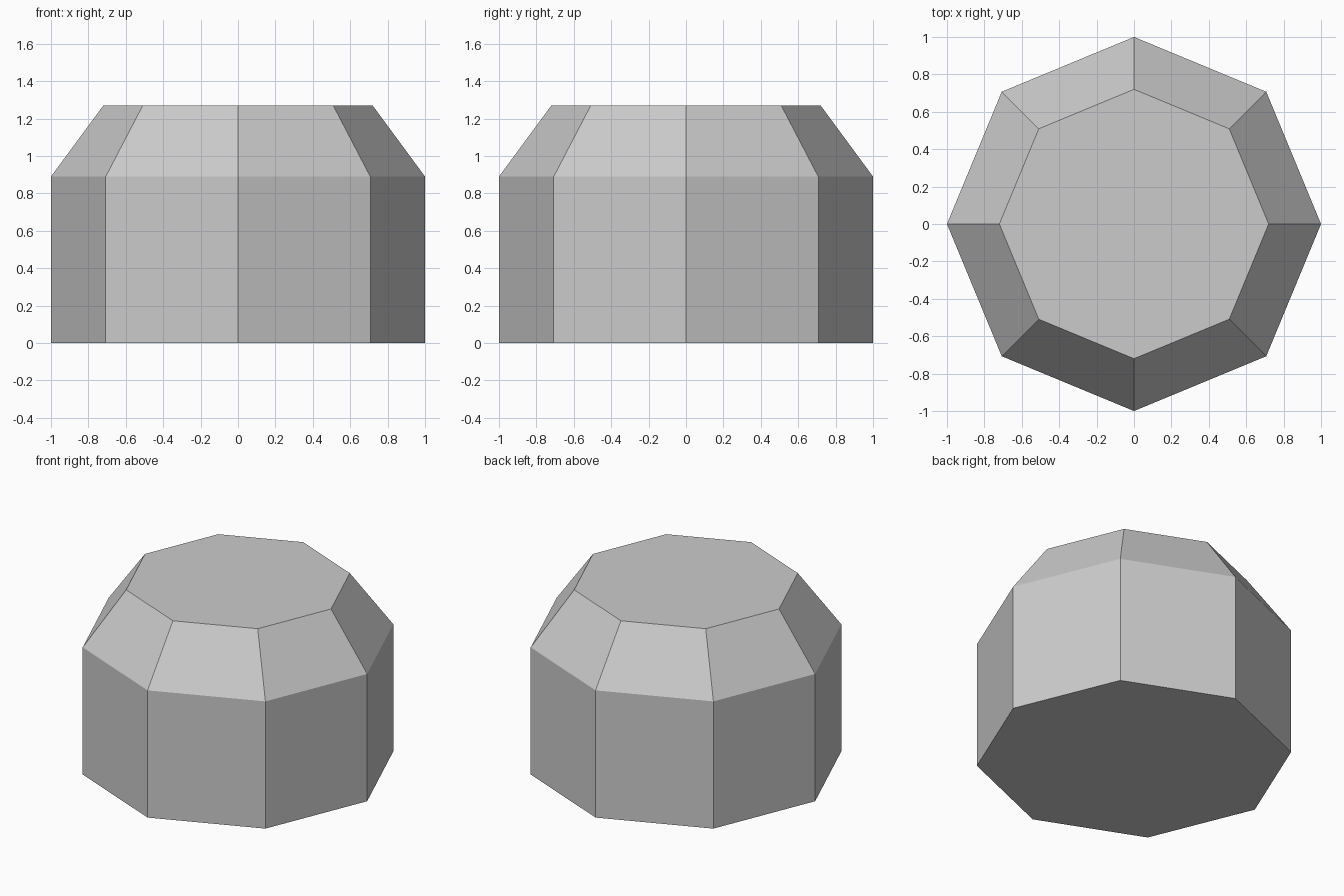
import bpy
import bmesh
from math import cos, sin, tau

default_cube = bpy.data.objects.get("Cube")
if default_cube:
    bpy.data.objects.remove(default_cube, do_unlink=True)

# Single plain grey
grey = bpy.data.materials.new("plain_grey")
grey.use_nodes = True
color = (0.6, 0.6, 0.6, 1.0)
grey.diffuse_color = color
grey.node_tree.nodes["Principled BSDF"].inputs["Base Color"].default_value = color

SIDES = 8
PROFILE = [(1.0, 0.0), (1.0, 0.89), (0.72, 1.27)]  # radius, height


def ring(bm, radius, height):
    """Octagonal ring with corners on the x and y axes."""
    angles = [tau * i / SIDES for i in range(SIDES)]
    return [bm.verts.new((radius * cos(a), radius * sin(a), height)) for a in angles]


# Upright octagonal body with a tapered shoulder and flat caps
bm = bmesh.new()
rings = [ring(bm, r, z) for r, z in PROFILE]
for low, high in zip(rings, rings[1:]):
    for i in range(SIDES):
        j = (i + 1) % SIDES
        bm.faces.new((low[i], low[j], high[j], high[i]))
bm.faces.new(rings[0][::-1])
bm.faces.new(rings[-1])
bmesh.ops.recalc_face_normals(bm, faces=bm.faces)

mesh = bpy.data.meshes.new("tapered_octagonal_body")
bm.to_mesh(mesh)
bm.free()
mesh.materials.append(grey)
body = bpy.data.objects.new("tapered_octagonal_body", mesh)
bpy.context.collection.objects.link(body)
